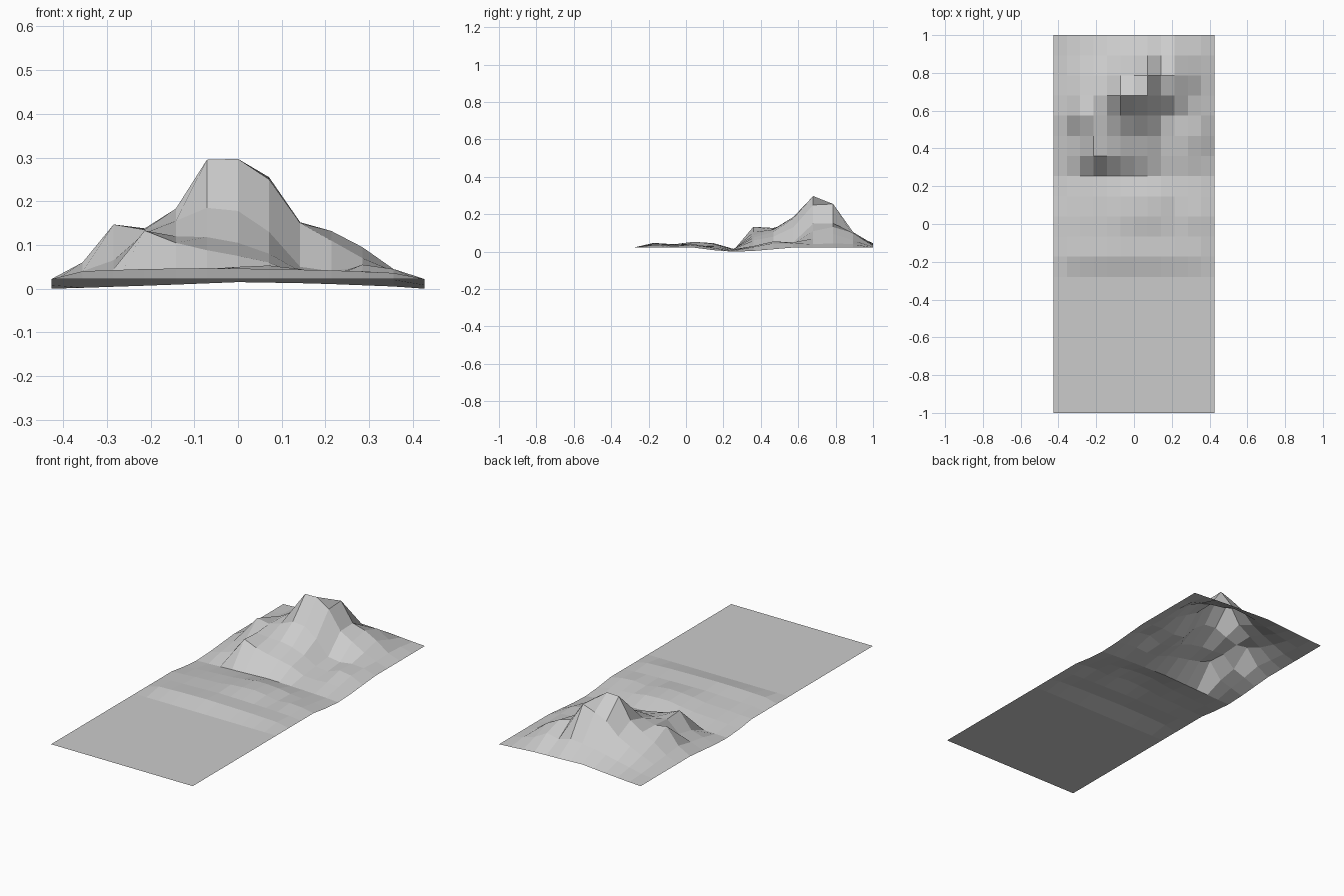
import bpy
import bmesh

default_cube = bpy.data.objects.get("Cube")
if default_cube:
    bpy.data.objects.remove(default_cube, do_unlink=True)

# Overall layout of the sheet
COLUMNS = 12
HALF_WIDTH = 0.427
HALF_LENGTH = 1.0
TERRAIN_START = -0.28
TERRAIN_ROWS = 12
PLAIN_HEIGHT = 0.022
CENTIMETRE = 0.01


def make_material(name, colour):
    material = bpy.data.materials.new(name)
    material.use_nodes = True
    material.diffuse_color = colour
    shader = material.node_tree.nodes["Principled BSDF"]
    shader.inputs["Base Color"].default_value = colour
    return material


def section(heights, edge=PLAIN_HEIGHT):
    """Cross-section from evenly spaced inner heights, spread over all columns."""
    inner_columns = COLUMNS - 1
    row = [edge]
    for column in range(inner_columns):
        position = column * (len(heights) - 1) / (inner_columns - 1)
        low = min(int(position), len(heights) - 2)
        blend = position - low
        height = heights[low] * (1 - blend) + heights[low + 1] * blend
        row.append(height * CENTIMETRE)
    row.append(edge)
    return row


def flat_section():
    return [PLAIN_HEIGHT] * (COLUMNS + 1)


def low_ground_sections():
    """Gentle swells that lead from the plain down into the trough."""
    first_swell = section([4, 4.5, 4.7, 4.5, 4.2, 3.6])
    saddle = section([3.2, 3.5, 4, 3.8, 3.5, 3])
    second_swell = section([2.5, 3, 3.2, 3.5, 4.5, 5, 5.3, 4.5, 3.2, 4, 3.5])
    falling_slope = section([1.5, 2.2, 2.8, 4.6, 4.5, 2.6, 2], edge=0.008)
    trough = section([0.2, 0.8, 1.5, 1.2, 0.5], edge=0.0)
    return [first_swell, saddle, second_swell, falling_slope, trough]


def mountain_sections():
    """Cross-sections through the mountain, from its front cliff to the back."""
    front_cliff = section([2.5, 4.5, 13.3, 10.5, 8.8, 7.5, 6, 3, 2.5, 3, 2.5], edge=0.004)
    lower_slope = section([4, 6.5, 12.7, 12, 11.8, 10.5, 8, 4, 3, 5.5, 4.5], edge=0.013)
    shoulder = section([6, 14.7, 13.5, 15.5, 18.5, 17.8, 13, 5, 4, 5, 4.5])
    summit = section([5, 10, 13.8, 18.3, 29.5, 29.7, 25, 15, 11, 7, 4])
    rear_summit = section([4, 7, 10, 13.5, 20, 23, 25.5, 15.2, 13.2, 9.5, 4.5])
    rear_slope = section([3, 4.5, 6, 7.5, 9, 10, 10.5, 8.5, 10, 6, 4])
    rear_edge = section([2.5, 3.5, 4.6, 4, 3.6, 2.6])
    return [front_cliff, lower_slope, shoulder, summit, rear_summit, rear_slope, rear_edge]


def build_sheet(name, row_positions, rows, material):
    """Skin a list of cross-sections with quads into one open sheet."""
    bm = bmesh.new()
    grid = []
    for y, row in zip(row_positions, rows):
        line = []
        for column, height in enumerate(row):
            x = -HALF_WIDTH + column * 2 * HALF_WIDTH / COLUMNS
            line.append(bm.verts.new((x, y, height)))
        grid.append(line)
    for near, far in zip(grid, grid[1:]):
        for column in range(COLUMNS):
            bm.faces.new((near[column], near[column + 1], far[column + 1], far[column]))
    mesh = bpy.data.meshes.new(name)
    bm.to_mesh(mesh)
    bm.free()
    mesh.materials.append(material)
    sheet = bpy.data.objects.new(name, mesh)
    bpy.context.collection.objects.link(sheet)
    return sheet


# Row positions: one long plain, then evenly spaced terrain rows
row_step = (HALF_LENGTH - TERRAIN_START) / TERRAIN_ROWS
terrain_positions = [TERRAIN_START + row * row_step for row in range(TERRAIN_ROWS + 1)]

stone = make_material("light grey stone", (0.6, 0.6, 0.6, 1.0))

# Flat plain in front
build_sheet("flat_plain", [-HALF_LENGTH, TERRAIN_START], [flat_section(), flat_section()], stone)

# Faceted terrain with the mountain
terrain_rows = [flat_section()] + low_ground_sections() + mountain_sections()
build_sheet("mountain_terrain", terrain_positions, terrain_rows, stone)
